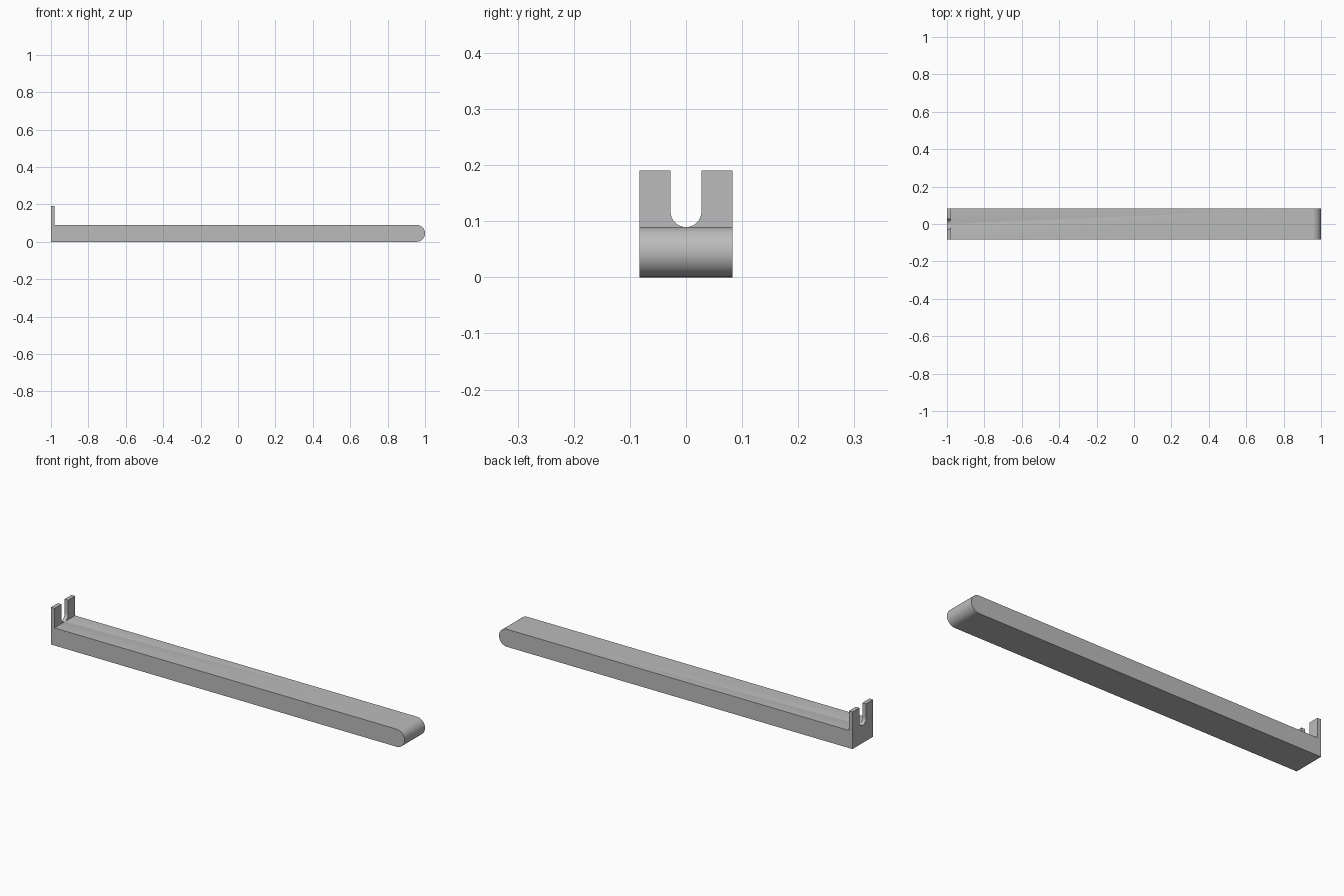
import bpy, bmesh, math
from mathutils import Vector

old = bpy.data.objects.get("Cube")
if old:
    bpy.data.objects.remove(old)

HALF_W, BAR_H, TOP = 0.083, 0.09, 0.19
R = BAR_H / 2
SLOT_R = 0.0275

grey = bpy.data.materials.new("plain grey")
grey.use_nodes = True
colour = (0.5, 0.5, 0.5, 1)
grey.diffuse_color = colour
grey.node_tree.nodes["Principled BSDF"].inputs["Base Color"].default_value = colour


def arc(cx, cz, r, start, end, steps):
    angles = [math.radians(start + (end - start) * i / steps) for i in range(steps + 1)]
    return [(cx + r * math.cos(a), cz + r * math.sin(a)) for a in angles]


def extrude(name, points, vector):
    """Solid made by extruding a closed 3D outline along a vector."""
    bm = bmesh.new()
    face = bm.faces.new([bm.verts.new(p) for p in points])
    ext = bmesh.ops.extrude_face_region(bm, geom=[face])
    moved = [v for v in ext["geom"] if isinstance(v, bmesh.types.BMVert)]
    bmesh.ops.translate(bm, verts=moved, vec=Vector(vector))
    bmesh.ops.recalc_face_normals(bm, faces=bm.faces)
    mesh = bpy.data.meshes.new(name)
    bm.to_mesh(mesh)
    bm.free()
    mesh.materials.append(grey)
    obj = bpy.data.objects.new(name, mesh)
    bpy.context.collection.objects.link(obj)
    return obj


# Long bar with a rounded end and an upright plate at the other end
profile = [(-1, 0)] + arc(1 - R, R, R, -90, 90, 24)
profile += [(-0.98, BAR_H), (-0.98, TOP), (-1, TOP)]
bar = extrude("forked_bar", [(x, -HALF_W, z) for x, z in profile], (0, 2 * HALF_W, 0))

# Round-bottomed slot that splits the plate into two prongs
slot = arc(0, BAR_H + SLOT_R - 0.0005, SLOT_R, 180, 360, 20)
slot += [(SLOT_R, TOP + 0.1), (-SLOT_R, TOP + 0.1)]
cutter = extrude("slot_cutter", [(-1.1, y, z) for y, z in slot], (0.121, 0, 0))
cutter.hide_render = True

cut = bar.modifiers.new("slot", 'BOOLEAN')
cut.operation = 'DIFFERENCE'
cut.solver = 'EXACT'
cut.object = cutter
bpy.ops.object.select_all(action='DESELECT')
bar.select_set(True)
bpy.context.view_layer.objects.active = bar
bpy.ops.object.modifier_apply(modifier=cut.name)
bpy.data.objects.remove(cutter)

bpy.ops.object.shade_smooth_by_angle(angle=math.radians(30))
